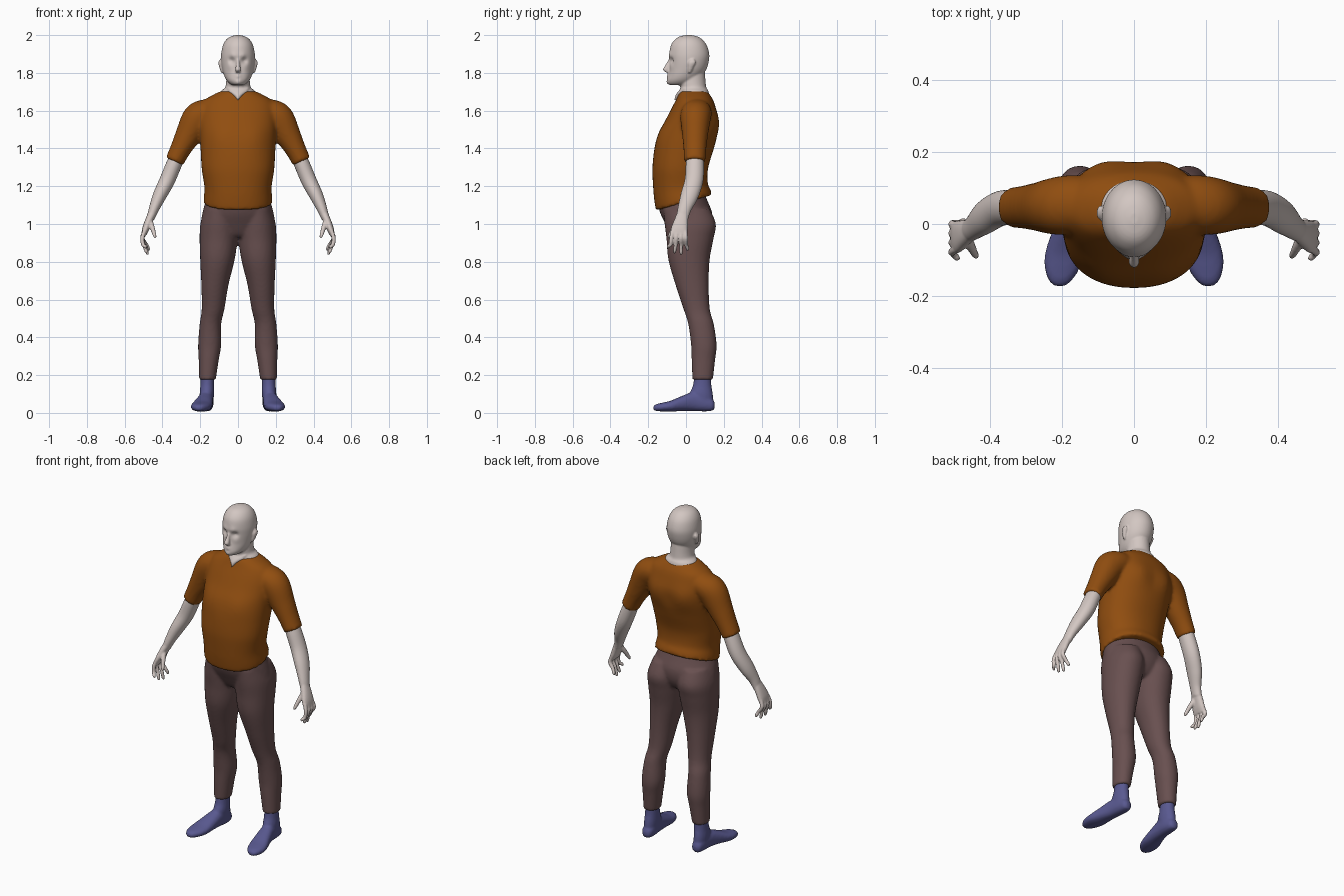
import bpy, bmesh, math
from mathutils import Vector

X, Y, Z = Vector((1, 0, 0)), Vector((0, 1, 0)), Vector((0, 0, 1))


def spline(keys, sub):
    pts = [Vector(k) for k in keys]
    pts = [pts[0]] + pts + [pts[-1]]
    out = []
    for i in range(1, len(pts) - 2):
        a, b, c, d = pts[i - 1:i + 3]
        for s in range(sub):
            t = s / sub
            out.append(0.5 * (2 * b + (c - a) * t + (2 * a - 5 * b + 4 * c - d) * t * t
                              + (3 * b - a - 3 * c + d) * t ** 3))
    return out + [pts[-1]]


def tube(keys, axis=None, ref=Y, power=2.0, sides=44, sub=6):
    """Smooth loft through keys (x, y, z, half width, half depth)."""
    path = spline(keys, sub)
    rings = []
    for i, p in enumerate(path):
        t = axis or (Vector(path[min(i + 1, len(path) - 1)][:3])
                     - Vector(path[max(i - 1, 0)][:3])).normalized()
        v = (ref - ref.dot(t) * t).normalized()
        u = v.cross(t)
        ring = []
        for k in range(sides):
            a = 2 * math.pi * k / sides
            c, s = math.cos(a), math.sin(a)
            c = math.copysign(abs(c) ** (2 / power), c)
            s = math.copysign(abs(s) ** (2 / power), s)
            ring.append(Vector(p[:3]) + u * c * max(p[3], .001) + v * s * max(p[4], .001))
        rings.append(ring)
    return rings


def flip(tubes):
    return tubes + [[[Vector((-p.x, p.y, p.z)) for p in r] for r in t] for t in tubes]


def sec(z, w, front, back, x=0):
    return (x, (front + back) / 2, z, w, (back - front) / 2)


def part(name, tubes, mat, voxel, smooth, bumps=(), warp=None):
    bm = bmesh.new()
    for rings in tubes:
        vs = [[bm.verts.new(p) for p in r] for r in rings]
        n = len(vs[0])
        for a, b in zip(vs, vs[1:]):
            for k in range(n):
                bm.faces.new((a[k], a[(k + 1) % n], b[(k + 1) % n], b[k]))
        bm.faces.new(vs[0][::-1])
        bm.faces.new(vs[-1])
    bmesh.ops.recalc_face_normals(bm, faces=bm.faces)
    for v in bm.verts:
        p = v.co.copy()
        for x, y, z, r, dy in bumps:
            for sx in ((1, -1) if x else (1,)):
                d = (p - Vector((x * sx, y, z))).length / r
                v.co.y += dy * math.exp(-d * d)
        if warp:
            warp(v)
    me = bpy.data.meshes.new(name)
    bm.to_mesh(me)
    bm.free()
    me.materials.append(mat)
    ob = bpy.data.objects.new(name, me)
    bpy.context.collection.objects.link(ob)
    # fuse the overlapping lofts into one soft skin
    m = ob.modifiers.new("fuse", 'REMESH')
    m.mode, m.voxel_size, m.use_smooth_shade = 'VOXEL', voxel, True
    m = ob.modifiers.new("soften", 'SMOOTH')
    m.factor, m.iterations = .5, smooth
    return ob


def material(name, rgb):
    m = bpy.data.materials.new(name)
    m.diffuse_color = (*rgb, 1)
    return m


skin = material("skin", (.65, .57, .54))
orange = material("shirt_cloth", (.28, .075, .005))
brown = material("trouser_cloth", (.14, .08, .08))
blue = material("sock_cloth", (.1, .1, .28))

# head, neck, nose and ears
skull = tube([sec(2.0, .012, 0, .03), sec(1.992, .04, -.035, .062), sec(1.975, .063, -.06, .088),
              sec(1.945, .08, -.08, .11), sec(1.90, .089, -.088, .123), sec(1.86, .089, -.087, .12),
              sec(1.82, .083, -.088, .108), sec(1.785, .073, -.094, .085), sec(1.76, .06, -.099, .065),
              sec(1.742, .042, -.094, .04), sec(1.735, .025, -.08, .02)], axis=Z, sides=72, sub=8)
neck = tube([sec(1.60, .06, -.01, .10), sec(1.68, .095, -.028, .12), sec(1.705, .088, -.028, .118),
             sec(1.722, .069, -.03, .108), sec(1.75, .063, -.034, .104), sec(1.80, .06, -.03, .10)], axis=Z)
collar_gap = tube([sec(1.72, .06, -.025, .02), sec(1.70, .05, -.043, .02), sec(1.68, .026, -.056, .01),
                   sec(1.655, .003, -.062, 0)], axis=Z)
nose = tube([(0, -.082, 1.875, .007, .008), (0, -.094, 1.845, .010, .013),
             (0, -.105, 1.817, .015, .017), (0, -.095, 1.802, .012, .009)], axis=Z, sides=20)
ear = tube([(.084, .018, 1.80, .005, .007), (.089, .024, 1.825, .009, .014),
            (.094, .032, 1.855, .010, .019), (.090, .034, 1.873, .004, .010)], axis=Z, sides=20)
face = [(.034, -.08, 1.866, .017, .014), (.028, -.09, 1.89, .02, -.006), (.045, -.075, 1.83, .02, -.003),
        (0, -.095, 1.783, .016, -.007), (0, -.097, 1.768, .008, .004), (0, -.1, 1.75, .016, -.005)]
part("head", [skull, neck, collar_gap, nose] + flip([ear]), skin, .005, 2, face)


# shirt: torso and sleeves, with the hem dipping at the front
def hem(v):
    f = min(max((1.25 - v.co.z) / .12, 0), 1)
    v.co.z += f * .28 * v.co.y


torso = tube([sec(1.115, .183, -.158, .138), sec(1.15, .181, -.166, .130), sec(1.20, .178, -.173, .116),
              sec(1.29, .192, -.178, .116), sec(1.395, .198, -.167, .146), sec(1.48, .203, -.143, .168),
              sec(1.55, .206, -.108, .170), sec(1.61, .200, -.078, .158), sec(1.655, .178, -.054, .144),
              sec(1.685, .130, -.040, .126), sec(1.703, .092, -.030, .112)], axis=Z, power=2.2)
sleeve = tube([(.12, .055, 1.605, .055, .07), (.17, .055, 1.592, .07, .08), (.215, .05, 1.558, .081, .08),
               (.265, .048, 1.468, .068, .068), (.305, .047, 1.395, .055, .06),
               (.337, .046, 1.33, .050, .056)])
part("shirt", [torso] + flip([sleeve]), orange, .01, 5,
     [(.09, .16, 1.53, .07, .012), (0, .17, 1.5, .05, -.006), (.09, -.12, 1.46, .07, -.008)], hem)

# trousers: pelvis and two legs
pelvis = tube([sec(1.18, .155, -.13, .09), sec(1.12, .172, -.148, .115), sec(1.06, .188, -.137, .138),
               sec(1.00, .195, -.108, .135), sec(.95, .17, -.08, .11), sec(.93, .10, -.06, .08)], axis=Z)
leg = tube([sec(1.08, .085, -.12, .125, .092), sec(1.0, .099, -.113, .158, .1), sec(.92, .1, -.103, .145, .103),
            sec(.81, .091, -.093, .125, .109), sec(.68, .072, -.056, .12, .122), sec(.55, .060, -.013, .126, .132),
            sec(.47, .057, .012, .147, .146), sec(.36, .061, .027, .162, .15), sec(.28, .053, .03, .154, .155),
            sec(.175, .044, .034, .142, .162)], axis=Z, power=2.1)
part("trousers", [pelvis] + flip([leg]), brown, .009, 3)

# feet
ankle = tube([sec(.22, .035, .045, .132, .162), sec(.15, .036, .038, .134, .163),
              sec(.10, .038, .02, .142, .165), sec(.05, .034, .03, .145, .166)], axis=Z)
foot = tube([(.166, .152, .04, .012, .014), (.166, .14, .042, .028, .03), (.166, .10, .052, .036, .044),
             (.171, .04, .06, .040, .05), (.181, -.02, .05, .047, .04), (.193, -.08, .036, .054, .029),
             (.200, -.125, .031, .048, .023), (.205, -.157, .028, .032, .018), (.207, -.173, .026, .014, .01)],
            axis=-Y, ref=Z, power=2.3)
part("feet", flip([ankle, foot]), blue, .008, 2)

# bare arms with palm, fingers and thumb
arm = tube([(.30, .048, 1.40, .036, .042), (.337, .047, 1.32, .041, .048), (.375, .042, 1.23, .041, .049),
            (.415, .018, 1.15, .036, .047), (.445, -.008, 1.08, .027, .036), (.463, -.02, 1.03, .021, .032)])
palm = tube([(.455, -.017, 1.055, .021, .030), (.475, -.027, 1.01, .020, .038),
             (.490, -.035, .97, .018, .045), (.500, -.038, .94, .012, .044)], power=2.3)
fingers = []
for i, drop in enumerate((.870, .845, .838, .858)):
    y = -.070 + .022 * i
    tip = -.094 + .034 * i
    bend = .006 * i
    fingers.append(tube([(.496, y, .965, .010, .011), (.506, (y * 2 + tip) / 3, .925, .011, .011),
                         (.503 - bend, (y + tip) / 2, .89, .010, .010),
                         (.493 - bend, tip, drop + .012, .009, .009),
                         (.489 - bend, tip, drop, .005, .005)], sides=16))
thumb = tube([(.468, -.035, 1.02, .015, .018), (.455, -.06, .985, .013, .014), (.446, -.078, .955, .011, .011),
              (.440, -.088, .935, .009, .009), (.438, -.09, .925, .005, .005)], sides=16)
part("arms", flip([arm, palm, thumb] + fingers), skin, .005, 2)
